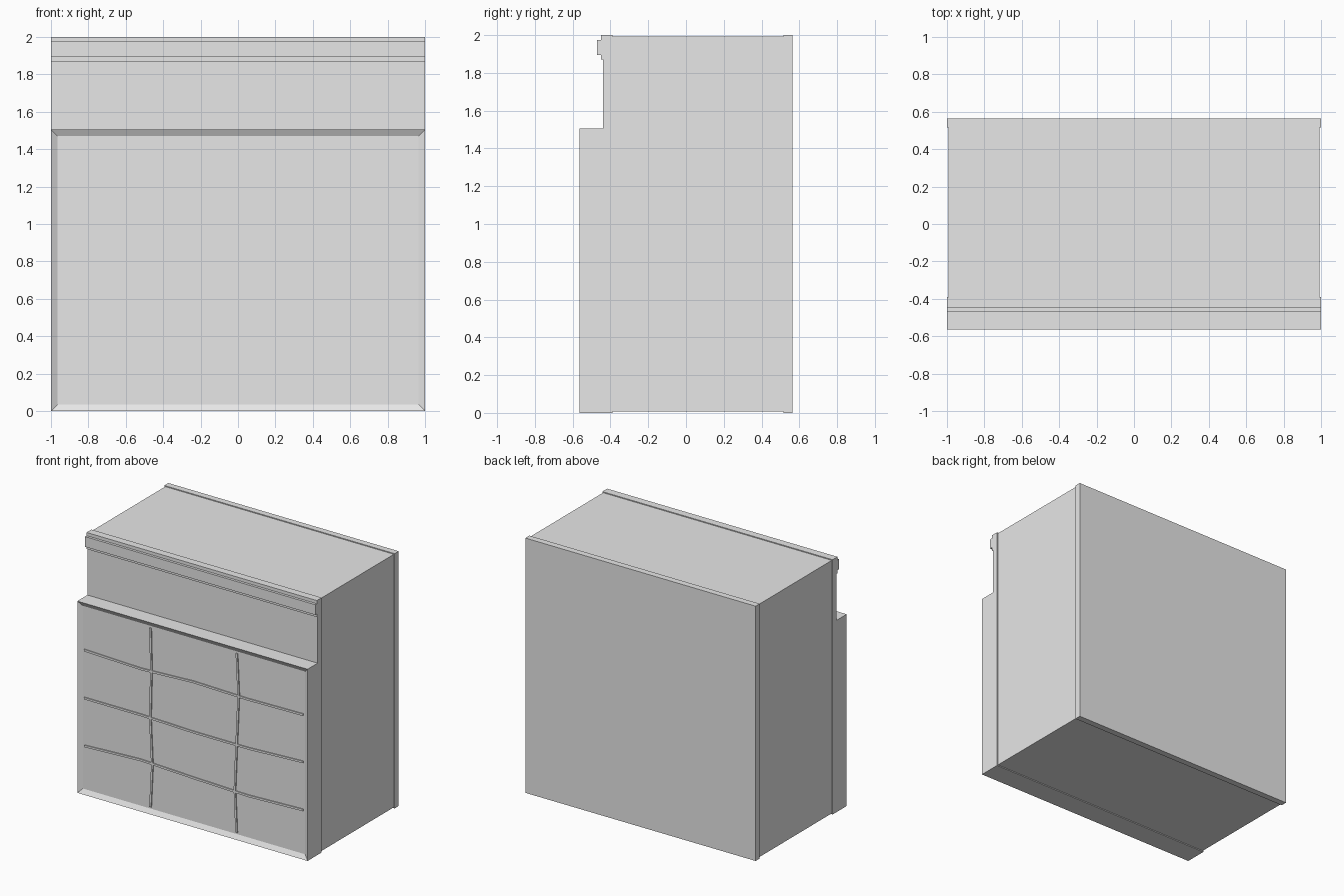
import bpy
import bmesh
from mathutils import Vector

cube = bpy.data.objects.get("Cube")
if cube:
    bpy.data.objects.remove(cube, do_unlink=True)

grey = bpy.data.materials.new("plain_grey")
grey.use_nodes = True
grey.diffuse_color = (0.8, 0.8, 0.8, 1)
grey.node_tree.nodes["Principled BSDF"].inputs["Base Color"].default_value = (0.8, 0.8, 0.8, 1)


def finish(bm, name):
    bmesh.ops.recalc_face_normals(bm, faces=bm.faces)
    mesh = bpy.data.meshes.new(name)
    bm.to_mesh(mesh)
    bm.free()
    mesh.materials.append(grey)
    obj = bpy.data.objects.new(name, mesh)
    bpy.context.collection.objects.link(obj)
    return obj


def prism(profile, half_width):
    """Extrude a (y, z) outline across x."""
    bm = bmesh.new()
    side = bm.faces.new([bm.verts.new((-half_width, y, z)) for y, z in profile])
    moved = bmesh.ops.extrude_face_region(bm, geom=[side], use_keep_orig=True)["geom"]
    bmesh.ops.translate(bm, vec=(2 * half_width, 0, 0),
                        verts=[v for v in moved if isinstance(v, bmesh.types.BMVert)])
    bmesh.ops.recalc_face_normals(bm, faces=bm.faces)
    return bm


def box(y0, y1, z0, z1, half_width):
    return prism([(y0, z0), (y1, z0), (y1, z1), (y0, z1)], half_width)


FRONT, RECESS = -0.565, 0.02

# Front with stepped upper wall, cornice and recessed panel
facade = prism([(-0.39, 0), (FRONT, 0), (FRONT, 1.505), (-0.44, 1.505),
                (-0.44, 1.87), (-0.45, 1.87), (-0.45, 1.895), (-0.47, 1.895),
                (-0.47, 1.975), (-0.45, 1.975), (-0.45, 2), (-0.39, 2)], 1)
panel = min(facade.faces, key=lambda f: f.calc_center_median().y)
bmesh.ops.inset_individual(facade, faces=[panel], thickness=0.05, depth=-RECESS)
finish(facade, "facade")

# Slightly narrower body and full-size back slab
finish(box(-0.39, 0.515, 0.007, 1.993, 0.993), "body")
finish(box(0.515, 0.565, 0, 2, 1), "back_slab")


def bar(name, points, side):
    """Thin wavy strip following points on the recessed panel."""
    bm = bmesh.new()
    offset = Vector(side) * 0.008
    y_back, y_front = FRONT + RECESS, FRONT + RECESS - 0.008
    rings = []
    for x, z in points:
        p = Vector((x, 0, z))
        rings.append([bm.verts.new((q.x, y, q.z)) for q, y in
                      ((p - offset, y_back), (p - offset, y_front),
                       (p + offset, y_front), (p + offset, y_back))])
    for a, b in zip(rings, rings[1:]):
        for i in range(4):
            j = (i + 1) % 4
            bm.faces.new((a[i], a[j], b[j], b[i]))
    bm.faces.new(rings[0])
    bm.faces.new(rings[-1])
    finish(bm, name)


# Wavy lattice across the panel
xs = (-0.95, -0.46, 0, 0.47, 0.95)
zs = (0.05, 0.38, 0.75, 1.13, 1.455)
rows = {"lower": (0.375, 0.396, 0.378, 0.364, 0.38),
        "middle": (0.75, 0.75, 0.737, 0.737, 0.757),
        "upper": (1.127, 1.111, 1.131, 1.121, 1.128)}
columns = {"right": (-0.376, -0.36, -0.377, -0.368, -0.376),
           "left": (0.372, 0.357, 0.373, 0.39, 0.374)}
for name, heights in rows.items():
    bar(name + "_lattice_row", list(zip(xs, heights)), (0, 0, 1))
for name, places in columns.items():
    bar(name + "_lattice_column", list(zip(places, zs)), (1, 0, 0))
